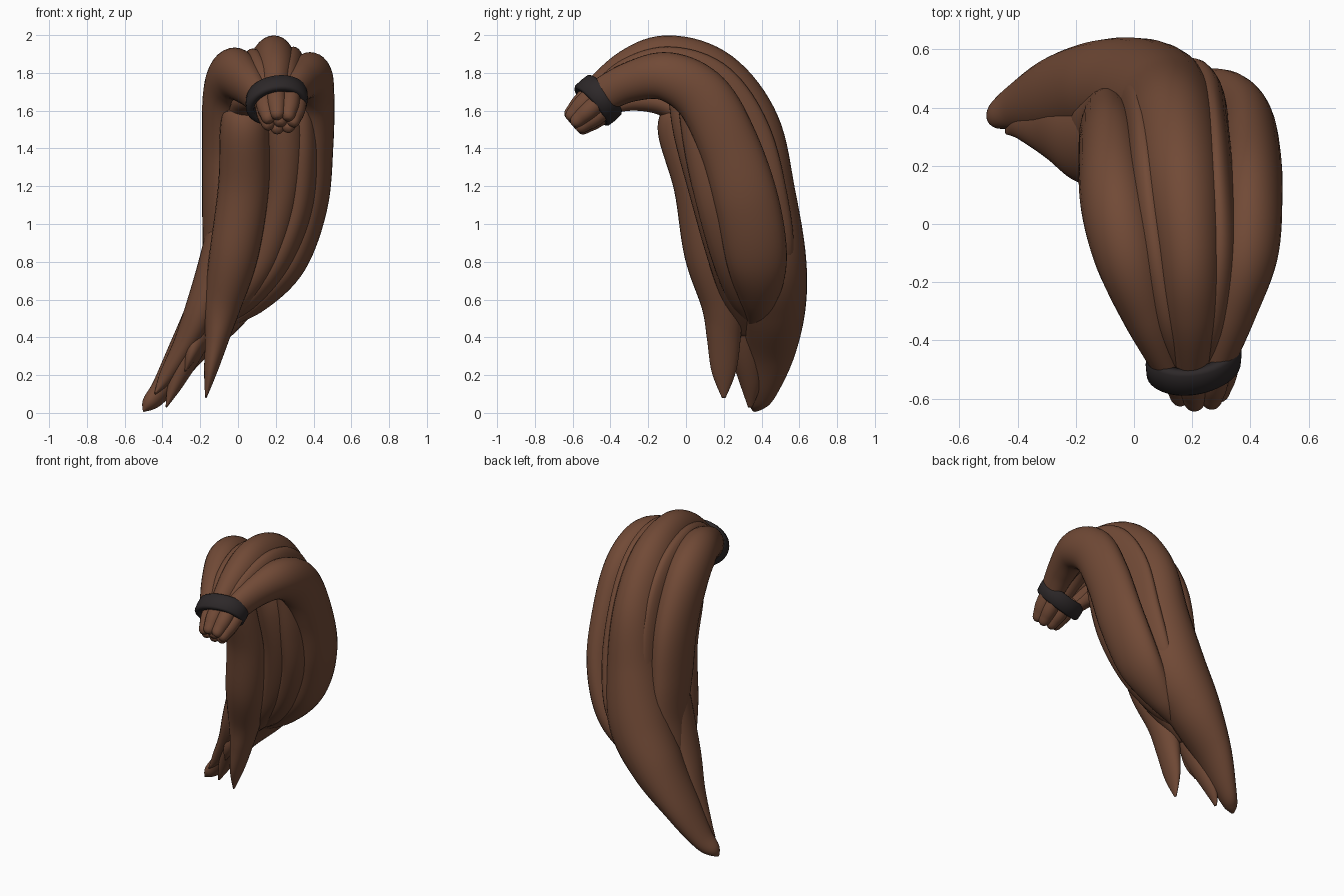
import bpy, bmesh, math
from mathutils import Vector, Matrix


def material(name, rgb):
    m = bpy.data.materials.new(name)
    m.diffuse_color = (*rgb, 1)
    return m


HAIR = material("brown hair", (0.165, 0.068, 0.037))
BAND = material("dark band", (0.026, 0.021, 0.022))


def finish(name, bm, mat):
    bmesh.ops.recalc_face_normals(bm, faces=bm.faces)
    me = bpy.data.meshes.new(name)
    bm.to_mesh(me)
    bm.free()
    for p in me.polygons:
        p.use_smooth = True
    me.materials.append(mat)
    ob = bpy.data.objects.new(name, me)
    bpy.context.collection.objects.link(ob)
    return ob


def spline(rows, steps=8):
    """Catmull-Rom through rows of (x, y, z, half width, half depth)."""
    out, n = [], len(rows)
    for i in range(n - 1):
        p0, p1, p2, p3 = (rows[max(0, min(n - 1, i + k))] for k in (-1, 0, 1, 2))
        for s in range(steps):
            t = s / steps
            out.append([0.5 * (2 * b + (c - a) * t + (2 * a - 5 * b + 4 * c - d) * t * t
                               + (3 * b - a - 3 * c + d) * t ** 3)
                        for a, b, c, d in zip(p0, p1, p2, p3)])
    return out + [list(rows[-1])]


def lock(name, rows, sides=28):
    """Sweep an ellipse along the path; its width lies near the x axis."""
    pts = spline(rows)
    bm, rings = bmesh.new(), []
    for i, p in enumerate(pts):
        a, b = pts[max(0, i - 1)], pts[min(len(pts) - 1, i + 1)]
        t = (Vector(b[:3]) - Vector(a[:3])).normalized()
        u = (Vector((1, 0, 0)) - t * t.x).normalized()
        v = t.cross(u)
        w, d = max(p[3], 0.004), max(p[4], 0.004)
        rings.append([bm.verts.new(Vector(p[:3])
                      + u * w * math.cos(k * math.tau / sides)
                      + v * d * math.sin(k * math.tau / sides)) for k in range(sides)])
    for r, s in zip(rings, rings[1:]):
        for k in range(sides):
            j = (k + 1) % sides
            bm.faces.new((r[k], r[j], s[j], s[k]))
    bm.faces.new(rings[0])
    bm.faces.new(rings[-1])
    return finish(name, bm, HAIR)


# Large outer locks, from the band over the top and down the back
lock("centre_lock", [
    (.20, -.50, 1.67, .06, .08), (.20, -.30, 1.815, .095, .11), (.19, -.10, 1.85, .115, .15),
    (.165, .13, 1.75, .14, .18), (.14, .30, 1.50, .155, .20), (.11, .38, 1.15, .18, .20),
    (.04, .435, .82, .20, .20), (-.10, .455, .57, .165, .18), (-.27, .44, .33, .10, .14),
    (-.40, .405, .13, .06, .085), (-.47, .375, .05, .04, .05), (-.50, .36, .01, .005, .01)])
lock("right_lock", [
    (.28, -.48, 1.66, .06, .09), (.33, -.30, 1.75, .09, .105), (.385, -.10, 1.78, .11, .13),
    (.40, .09, 1.67, .11, .15), (.40, .225, 1.42, .105, .16), (.375, .325, 1.10, .10, .17),
    (.27, .375, .80, .095, .16), (.10, .38, .60, .07, .10), (-.04, .35, .47, .01, .02)])
lock("left_lock", [
    (.12, -.48, 1.65, .06, .09), (.05, -.30, 1.745, .095, .12), (-.02, -.10, 1.79, .12, .145),
    (-.06, .08, 1.69, .125, .165), (-.075, .22, 1.42, .115, .18), (-.085, .28, 1.10, .105, .18),
    (-.10, .32, .85, .09, .15), (-.15, .35, .65, .07, .09), (-.21, .38, .50, .01, .02)])

# Thin locks filling the two grooves
lock("right_groove_lock", [
    (.24, -.46, 1.69, .05, .06), (.27, -.30, 1.79, .06, .09), (.295, -.09, 1.82, .06, .12),
    (.285, .12, 1.71, .06, .16), (.27, .27, 1.46, .06, .18), (.25, .36, 1.12, .065, .18),
    (.18, .40, .82, .06, .17), (.02, .42, .60, .02, .08)])
lock("left_groove_lock", [
    (.16, -.46, 1.69, .05, .06), (.12, -.30, 1.79, .06, .09), (.075, -.09, 1.81, .06, .12),
    (.04, .12, 1.70, .06, .16), (.02, .26, 1.45, .06, .18), (-.01, .34, 1.12, .06, .17),
    (-.05, .38, .82, .06, .15), (-.13, .40, .60, .02, .08)])

# Inner locks under the arch
lock("front_lock", [
    (.04, .00, 1.65, .04, .03), (.04, -.01, 1.59, .11, .10), (.035, -.01, 1.50, .13, .14),
    (.03, .06, 1.20, .135, .125), (-.02, .12, .85, .13, .13), (-.08, .19, .58, .10, .11),
    (-.11, .20, .40, .065, .09), (-.145, .20, .22, .035, .065), (-.17, .20, .08, .004, .01)])
lock("inner_right_lock", [
    (.20, -.02, 1.72, .08, .08), (.24, .05, 1.50, .11, .12), (.235, .15, 1.20, .11, .14),
    (.15, .24, .88, .11, .14), (.01, .30, .64, .09, .12), (-.14, .33, .42, .02, .05)])
lock("inner_side_lock", [
    (.34, .04, 1.68, .06, .09), (.335, .13, 1.40, .09, .14), (.31, .22, 1.10, .09, .16),
    (.20, .29, .82, .09, .15), (.03, .34, .60, .07, .11), (-.10, .35, .46, .01, .02)])
lock("under_lock", [
    (.12, -.42, 1.61, .03, .03), (.08, -.28, 1.65, .05, .05), (.05, -.14, 1.64, .08, .06),
    (.04, -.02, 1.58, .09, .06)])

# Lower left mass and pointed tips
lock("side_tip", [
    (-.08, .25, .95, .09, .13), (-.12, .26, .75, .10, .14), (-.19, .28, .55, .09, .13),
    (-.28, .32, .36, .065, .10), (-.38, .335, .19, .04, .05), (-.44, .32, .10, .004, .012)])
for name, x, y, z, w in (("middle_tip", -.38, .34, .03, .045),
                         ("short_tip", -.28, .27, .22, .04)):
    lock(name, [(-.06, .28, .75, .08, .10), (-.06 + (x + .06) * .5, .31, .75 + (z - .75) * .5, .07, .09),
                (-.06 + (x + .06) * .82, y, .75 + (z - .75) * .8, w, .06), (x, y, z, .004, .012)])

# Hair band: a rounded strip turned about the tail's axis
axis = Vector((0, .76, .65)).normalized()
up = Vector((1, 0, 0)).cross(axis)
frame = Matrix((Vector((1, 0, 0)), up, axis)).transposed()
centre = Vector((.205, -.465, 1.655))
section = [(.12, -.05), (.15, -.053), (.162, -.042), (.165, 0), (.162, .042), (.15, .053), (.12, .05)]
bm, rings = bmesh.new(), []
for k in range(40):
    a = k * math.tau / 40
    rings.append([bm.verts.new(centre + frame @ Vector(
        (r * math.cos(a), r * .85 * math.sin(a), h + .025 * math.cos(a)))) for r, h in section])
for k in range(40):
    r, s = rings[k], rings[(k + 1) % 40]
    for i in range(len(section)):
        j = (i + 1) % len(section)
        bm.faces.new((r[i], r[j], s[j], s[i]))
finish("hair_band", bm, BAND)

# Gathered blunt ends in front of the band
for k in range(8):
    a = k * math.tau / 7
    s = 1 if k < 7 else 0
    rows = []
    for dist, spread, r in ((.05, .095, .05), (-.06, .083, .05), (-.12, .072, .043),
                            (-.16, .066, .034), (-.178, .06, .016)):
        p = centre + Vector((.018, 0, -.012)) + axis * dist + frame @ Vector(
            (s * spread * math.cos(a), s * spread * .72 * math.sin(a), 0))
        rows.append((*p, r, r))
    lock("gathered_end_%d" % (k + 1), rows, 16)
